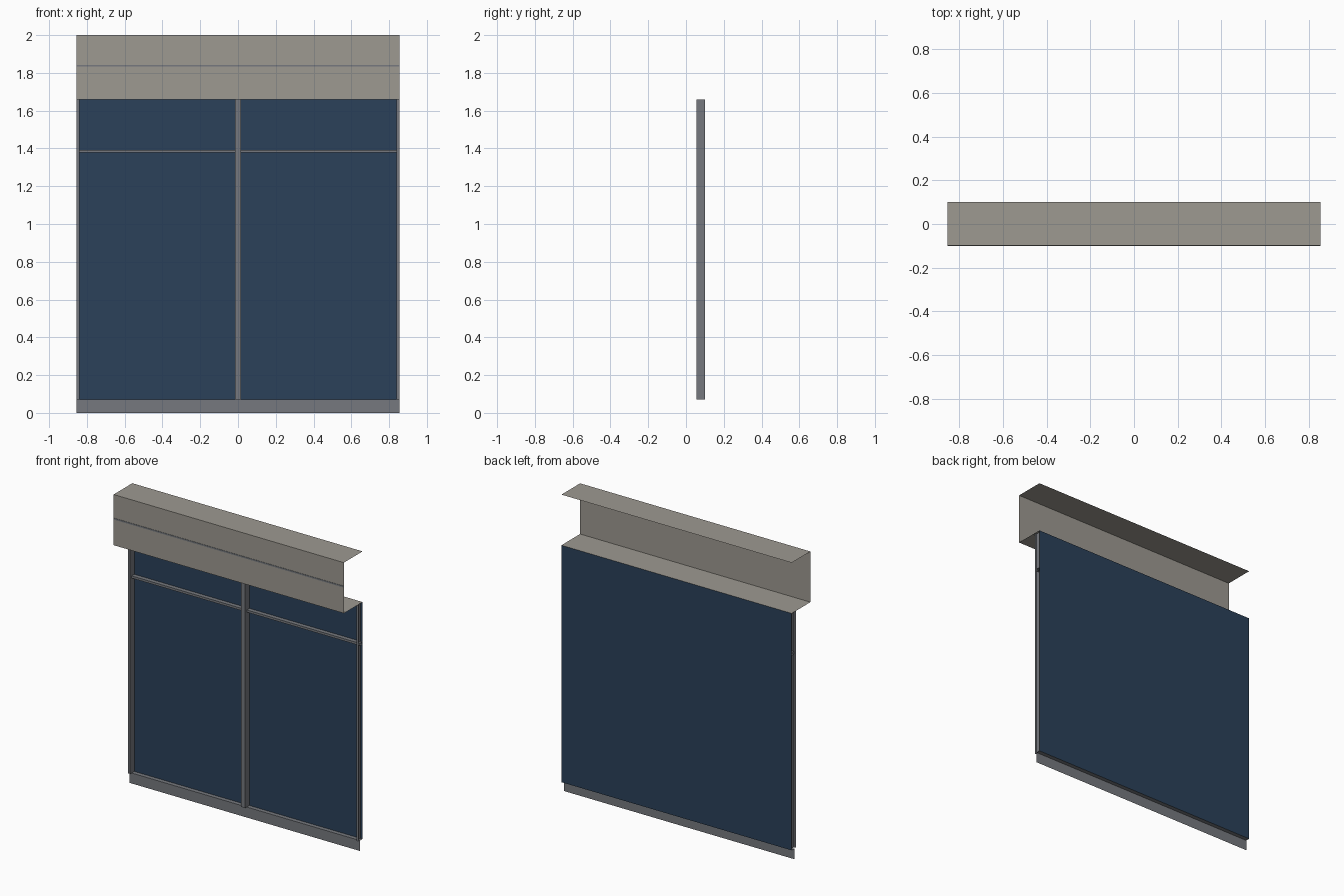
import bpy

if "Cube" in bpy.data.objects:
    bpy.data.objects.remove(bpy.data.objects["Cube"])

W = 0.855                      # half width
BACK, FRAME, SILL = 0.10, 0.055, 0.072   # y planes
Z0, Z1 = 0.07, 1.66            # glazing bottom and top


def material(name, rgb):
    m = bpy.data.materials.new(name)
    m.diffuse_color = (*rgb, 1)
    m.use_nodes = True
    m.node_tree.nodes["Principled BSDF"].inputs["Base Color"].default_value = m.diffuse_color
    return m


panel_mat = material("warm_grey_panel", (0.34, 0.32, 0.285))
frame_mat = material("grey_metal", (0.18, 0.19, 0.21))
glass_mat = material("dark_blue_glass", (0.024, 0.053, 0.10))


def sweep(name, profile, axis, a, b, mat):
    """Sweep an open folded-sheet profile along x (y,z points) or z (x,y points)."""
    def place(p, t):
        return (t, *p) if axis == "x" else (*p, t)
    verts = [place(p, t) for p in profile for t in (a, b)]
    faces = [(2 * i, 2 * i + 1, 2 * i + 3, 2 * i + 2) for i in range(len(profile) - 1)]
    mesh = bpy.data.meshes.new(name)
    mesh.from_pydata(verts, [], faces)
    mesh.materials.append(mat)
    obj = bpy.data.objects.new(name, mesh)
    bpy.context.collection.objects.link(obj)
    return obj


# Header: soffit, fascia and top as one folded sheet, open at the ends
F = -0.098
sweep("header_fascia", [(BACK, Z1), (F, Z1), (F, 2), (BACK, 2)], "x", -W, W, panel_mat)

# Thin trim line across the fascia
sweep("fascia_trim", [(F, 1.833), (-0.1, 1.833), (-0.1, 1.843), (F, 1.843)],
      "x", -W, W, frame_mat)

# Glass sheet at the back
sweep("glass", [(BACK, Z0), (BACK, Z1)], "x", -W, W, glass_mat)

# Sill: upright face with a ledge running back to the glass
sweep("sill", [(SILL, 0), (SILL, Z0), (BACK, Z0)], "x", -W, W, frame_mat)

# Transom bar
sweep("transom", [(BACK, 1.378), (SILL, 1.378), (SILL, 1.393), (BACK, 1.393)],
      "x", -W, W, frame_mat)

# Centre mullion and the two half mullions at the sides
m = 0.015
sweep("centre_mullion", [(m, BACK), (m, FRAME), (-m, FRAME), (-m, BACK)],
      "z", Z0, Z1, frame_mat)
sweep("right_jamb", [(W, FRAME), (W - m, FRAME), (W - m, BACK)], "z", Z0, Z1, frame_mat)
sweep("left_jamb", [(m - W, BACK), (m - W, FRAME), (-W, FRAME)], "z", Z0, Z1, frame_mat)
